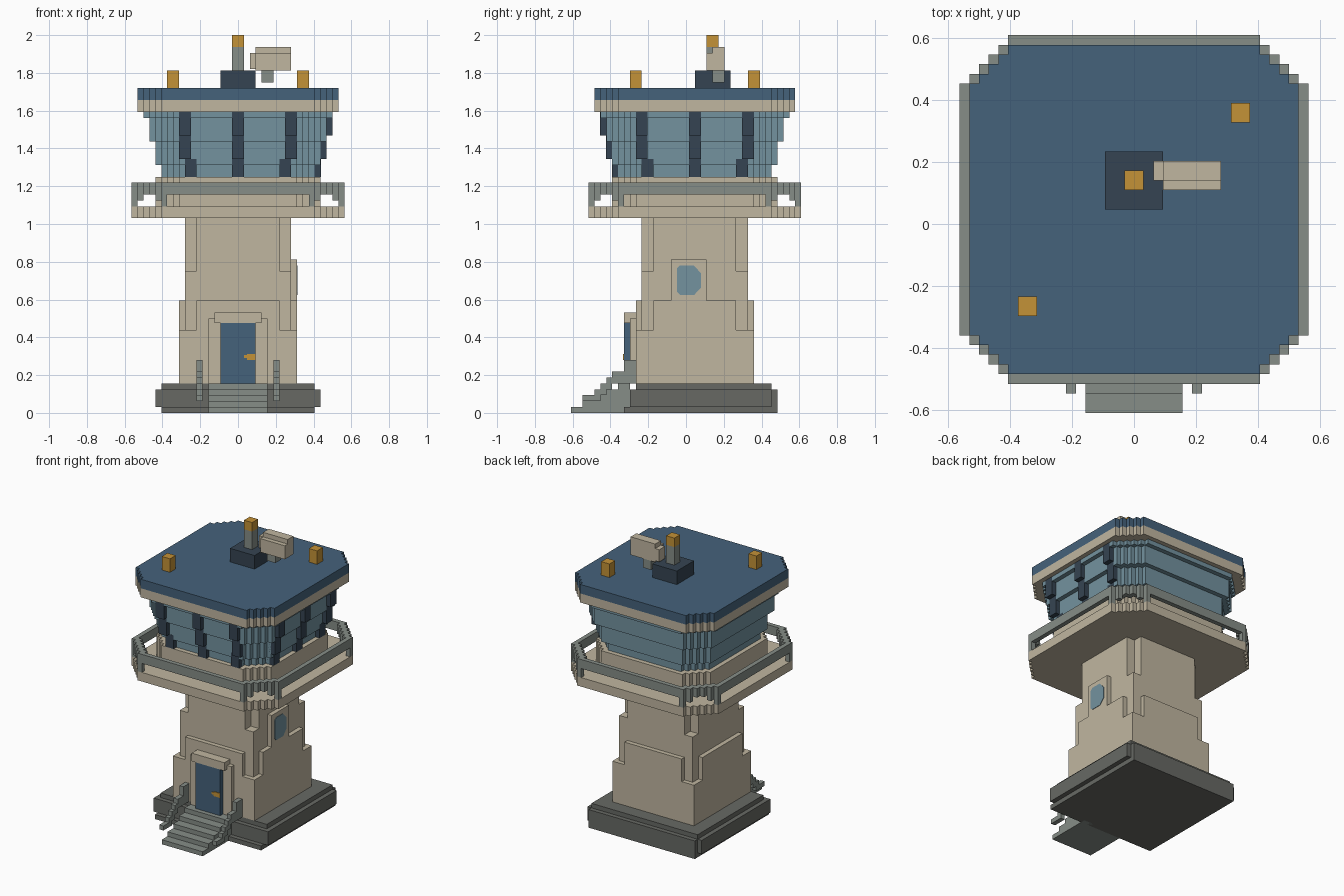
import bpy, bmesh

V = 1 / 32      # one block
YC = 1.5        # tower axis sits this many blocks behind y = 0

if "Cube" in bpy.data.objects:
    bpy.data.objects.remove(bpy.data.objects["Cube"], do_unlink=True)


def material(name, hex_code):
    def lin(c):
        return c / 12.92 if c <= 0.04045 else ((c + 0.055) / 1.055) ** 2.4
    rgba = [lin(int(hex_code[i:i + 2], 16) / 255) for i in (0, 2, 4)] + [1]
    m = bpy.data.materials.new(name)
    m.use_nodes = True
    m.diffuse_color = rgba
    bsdf = m.node_tree.nodes["Principled BSDF"]
    bsdf.inputs["Base Color"].default_value = rgba
    bsdf.inputs["Roughness"].default_value = 0.9
    return m


TAN = material("sandstone", "C0B6A0")
GREY = material("light grey", "868D87")
DARK = material("dark grey", "676964")
BLUE = material("roof blue", "45627B")
GLASS = material("glass blue", "73929F")
NAVY = material("dark navy", "354452")
GOLD = material("amber", "C49237")


def finish(name, mat, bm):
    bmesh.ops.scale(bm, vec=(V, V, V), verts=bm.verts)
    bmesh.ops.recalc_face_normals(bm, faces=bm.faces)
    me = bpy.data.meshes.new(name)
    bm.to_mesh(me)
    bm.free()
    me.materials.append(mat)
    ob = bpy.data.objects.new(name, me)
    bpy.context.collection.objects.link(ob)
    return ob


def boxes(name, mat, items):
    """Boxes given as (x0, x1, y0, y1, z0, z1) in blocks."""
    bm = bmesh.new()
    for x0, x1, y0, y1, z0, z1 in items:
        vs = bmesh.ops.create_cube(bm, size=1)["verts"]
        for v in vs:
            v.co = ((x0 + x1) / 2 + v.co.x * (x1 - x0),
                    (y0 + y1) / 2 + v.co.y * (y1 - y0),
                    (z0 + z1) / 2 + v.co.z * (z1 - z0))
    return finish(name, mat, bm)


def stepped_octagon(half, flat, step=1):
    """Square outline whose corners are cut in a staircase."""
    corner = [(half, flat)]
    x, y = half, flat
    while x > flat:
        x -= step
        corner.append((x, y))
        y += step
        corner.append((x, y))
    pts = []
    for _ in range(4):
        pts += corner
        corner = [(-b, a) for a, b in corner]
    return [(a, b + YC) for a, b in pts]


def tiers(name, mat, levels):
    """Stacked stepped octagons given as (half, flat, z0, z1[, step])."""
    bm = bmesh.new()
    for half, flat, z0, z1, *step in levels:
        pts = stepped_octagon(half, flat, *step)
        lo = [bm.verts.new((x, y, z0)) for x, y in pts]
        hi = [bm.verts.new((x, y, z1)) for x, y in pts]
        bm.faces.new(lo)
        bm.faces.new(hi)
        for i in range(len(pts)):
            j = (i + 1) % len(pts)
            bm.faces.new((lo[i], lo[j], hi[j], hi[i]))
    return finish(name, mat, bm)


def ring(name, mat, half, flat, z0, z1):
    """Stepped octagonal ring, one block thick."""
    bm = bmesh.new()
    loops = [[bm.verts.new((x, y, z)) for x, y in stepped_octagon(h, f)]
             for h, f, z in ((half, flat, z0), (half, flat, z1),
                             (half - 1, flat - 1, z1), (half - 1, flat - 1, z0))]
    n = len(loops[0])
    for a, b in zip(loops, loops[1:] + loops[:1]):
        for i in range(n):
            j = (i + 1) % n
            bm.faces.new((a[i], a[j], b[j], b[i]))
    return finish(name, mat, bm)


# Plinth with an undercut foot and a stepped top
boxes("plinth", DARK, [(-13, 13, -10.5, 15.5, 0, 1),
                       (-14, 14, -9.5, 14.5, 1, 4),
                       (-13, 13, -9.5, 15.5, 1, 4),
                       (-13, 13, -8.5, 14.5, 4, 5)])

# Tower shaft, thinning as it rises
tiers("tower_shaft", TAN, [(9, 7, 24, 33, 2), (9, 9, 14, 24)])
boxes("tower_base", TAN, [(-10, 10, YC - 10, YC + 10, 5, 14),
                          (-10, 10, YC - 7, YC + 7, 14, 19),
                          (-7, 7, YC - 10, YC + 10, 14, 19)])

# Door, frame and handle
boxes("door_frame", TAN, [(-5, 5, -9.5, -8, 5, 16), (-4, 4, -10.5, -8, 15.2, 17)])
boxes("door", BLUE, [(-3, 3, -10.5, -9, 5, 15.2)])
boxes("door_handle", GOLD, [(1.5, 3, -10.65, -10, 9, 10), (1, 1.5, -10.65, -10, 9.3, 9.8)])

# Side window: frame and a clipped pane
boxes("window_frame", TAN, [(8, 10, -2.5, 3.5, 19, 26)])
bm = bmesh.new()
pane = [(-1, 20), (1.4, 20), (2.5, 21.2), (2.5, 23.7), (1.3, 25),
        (-1, 25), (-1.5, 24.5), (-1.5, 20.5)]
face = bm.faces.new([bm.verts.new((9.9, y, z)) for y, z in pane])
out = bmesh.ops.extrude_face_region(bm, geom=[face])["geom"]
for v in out:
    if isinstance(v, bmesh.types.BMVert):
        v.co.x = 10.1
finish("window_pane", GLASS, bm)

# Entrance steps and stepped handrails
boxes("entrance_steps", GREY,
      [(-5, 5, -19.5 + 2 * i, -9.5, i, i + 1) for i in range(5)])
rail = [(-17.5, -15.5, 2, 3), (-15.5, -14.5, 2, 4), (-14.5, -13.5, 3, 5),
        (-13.5, -12.5, 4, 6), (-12.5, -10.5, 5, 7), (-10.5, -8.5, 5, 9)]
for side, x0 in (("left", 6), ("right", -7)):
    boxes(side + "_handrail", GREY, [(x0, x0 + 1, *r) for r in rail])

# Balcony: slab, railing, posts and brackets
tiers("balcony_floor", TAN, [(18, 13, 33, 35)])
ring("balcony_rail", GREY, 18, 13, 37, 39)
posts = []
for sx in (-1, 1):
    for sy in (-1, 1):
        for a, b, z in ((12, 17, 35), (17, 12, 35), (13, 16, 36), (16, 13, 36)):
            x, y = sx * (a + 0.5), sy * (b + 0.5) + YC
            posts.append((x - 0.5, x + 0.5, y - 0.5, y + 0.5, z, 37))
boxes("balcony_posts", GREY, posts)

# Control room: parapet and outward-stepping glass
tiers("parapet", TAN, [(14, 10, 35, 40)])
tiers("control_room_glass", GLASS, [(13, 9, 40, 42), (14, 10, 42, 46),
                                    (15, 11, 46, 50), (16, 11, 50, 51)])

# Mullions on the front and left faces, stepping out with the glass
front, left = [], []
for reach, z0, z1, inner in ((14, 40, 43, 7), (15, 43, 47, 8), (16, 47, 51, 8)):
    for a in (-inner - 2, -1, inner):
        e = reach + 0.03
        front.append((a, a + 2, YC - e, YC - reach + 3, z0, z1))
        left.append((reach - 3, e, YC + a, YC + a + 2, z0, z1))
boxes("front_mullions", NAVY, front)
boxes("left_mullions", NAVY, left)

# Roof
tiers("roof_trim", TAN, [(17, 13, 51, 53)])
tiers("roof", BLUE, [(17, 13, 53, 55)])

# Rooftop equipment
boxes("mast_base", NAVY, [(-3, 3, 1.5, 7.5, 55, 58)])
boxes("mast", GREY, [(-1, 1, 3.5, 5.5, 58, 62)])
boxes("mast_light", GOLD, [(-1, 1, 3.5, 5.5, 62, 64)])
boxes("radar_head", TAN, [(2, 3, 4.5, 6.5, 58.3, 61),
                          (3, 9, 4.5, 6.5, 58, 62),
                          (3, 9, 3.5, 4.5, 58, 61)])
boxes("radar_stem", GREY, [(4, 6, 4.5, 6.5, 56, 58)])
boxes("roof_lamps", GOLD, [(-12, -10, -9.5, -7.5, 55, 58),
                           (10, 12, 10.5, 12.5, 55, 58)])
